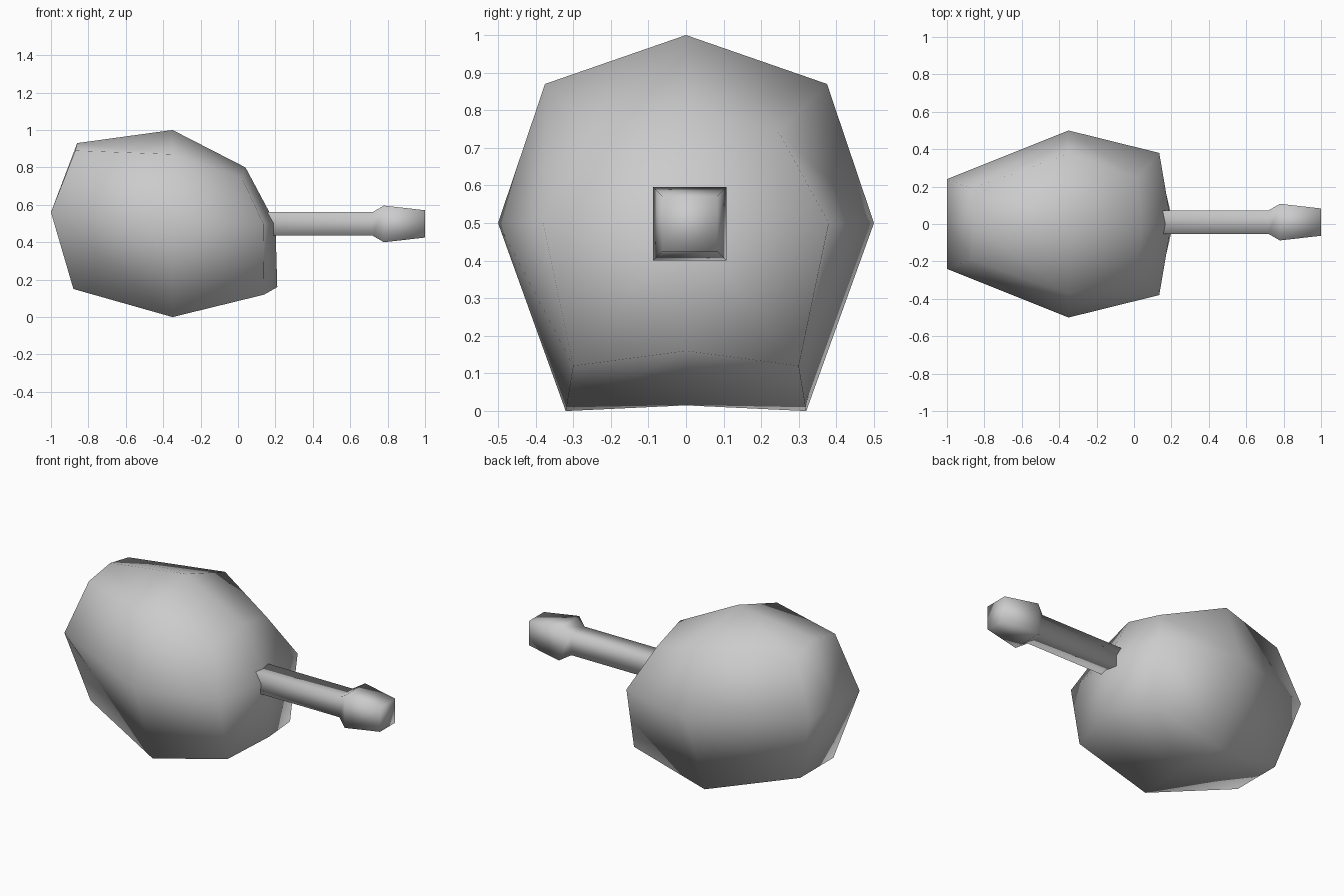
import bpy

if "Cube" in bpy.data.objects:
    bpy.data.objects.remove(bpy.data.objects["Cube"])


def make_object(name, verts, faces):
    mesh = bpy.data.meshes.new(name)
    mesh.from_pydata(verts, [], faces)
    mesh.validate()
    mesh.shade_smooth()
    obj = bpy.data.objects.new(name, mesh)
    bpy.context.collection.objects.link(obj)
    return obj


def bridge(n_rings, sides):
    """Quads joining consecutive rings of equal size."""
    return [(r * sides + i, (r + 1) * sides + i,
             (r + 1) * sides + (i + 1) % sides, r * sides + (i + 1) % sides)
            for r in range(n_rings - 1) for i in range(sides)]


# Meat: three half-rings (top to bottom) mirrored across y, like a subdivided cube
half_rings = [
    [(-.86, 0, .93), (-.87, .19, .89), (-1, .24, .56), (-.88, .16, .15), (-.88, 0, .15)],
    [(-.35, 0, 1.0), (-.35, .375, .87), (-.35, .5, .5), (-.35, .32, 0), (-.35, 0, .015)],
    [(.04, 0, .80), (.02, .245, .745), (.135, .38, .5), (.14, .30, .12), (.21, 0, .16)],
]
verts = []
for ring in half_rings:
    verts += ring + [(x, -y, z) for x, y, z in ring[3:0:-1]]
faces = bridge(3, 8)
faces = [f[::-1] for f in faces]

# Rounded ends of the meat, four quads around a centre point
verts += [(-1, 0, .56), (.20, 0, .5)]
for i in range(0, 8, 2):
    a, b, c = i, i + 1, (i + 2) % 8
    faces.append((24, a, b, c))
    faces.append((25, 16 + c, 16 + b, 16 + a))
meat = make_object("meat", verts, faces)

# Bone: square shaft flaring into a knuckle
profile = [(.10, .063), (.72, .063), (.78, .098), (1.0, .073)]
signs = [(-1, -1), (1, -1), (1, 1), (-1, 1)]
verts = [(x, .01 + sy * h, .498 + sz * h) for x, h in profile for sy, sz in signs]
faces = [f[::-1] for f in bridge(len(profile), 4)]
faces += [(3, 2, 1, 0), (12, 13, 14, 15)]
bone = make_object("bone", verts, faces)

# Consistent outward normals
import bmesh
for obj in (meat, bone):
    bm = bmesh.new()
    bm.from_mesh(obj.data)
    bmesh.ops.recalc_face_normals(bm, faces=bm.faces)
    bm.to_mesh(obj.data)
    bm.free()
